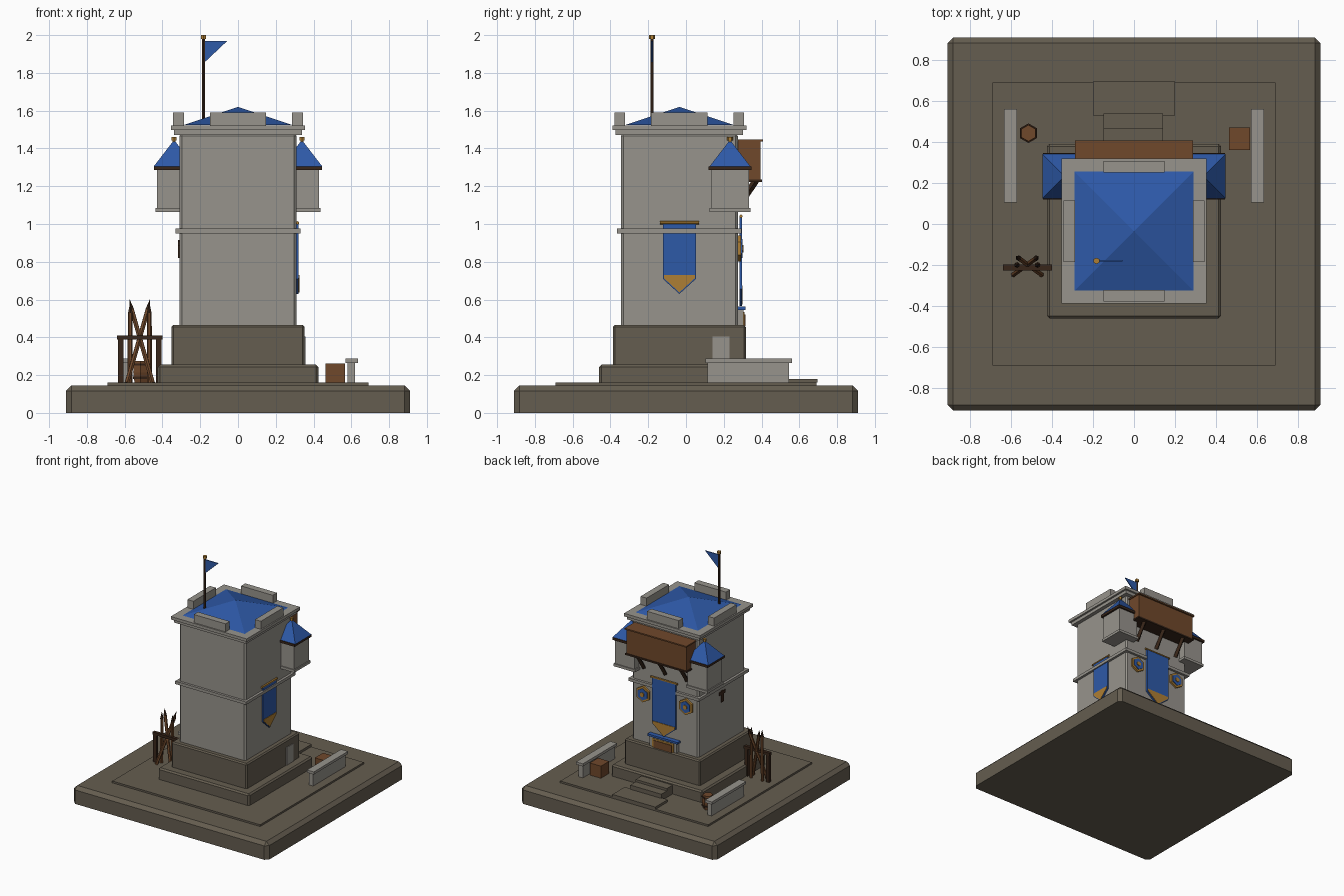
import bpy, bmesh, math
from mathutils import Vector

cube = bpy.data.objects.get("Cube")
if cube:
    bpy.data.objects.remove(cube, do_unlink=True)


def material(name, rgb):
    m = bpy.data.materials.new(name)
    m.use_nodes = True
    m.diffuse_color = (*rgb, 1)
    bsdf = next(n for n in m.node_tree.nodes if n.type == 'BSDF_PRINCIPLED')
    bsdf.inputs["Base Color"].default_value = (*rgb, 1)
    return m


DARK_STONE = material("dark stone", (0.13, 0.11, 0.08))
STONE = material("light stone", (0.31, 0.295, 0.265))
BLUE = material("blue cloth and slate", (0.027, 0.1, 0.39))
WOOD = material("brown wood", (0.16, 0.065, 0.024))
DARK_WOOD = material("dark wood", (0.04, 0.019, 0.01))
GOLD = material("gold", (0.42, 0.21, 0.035))

CY = -0.035       # tower centre in y
GROUND = 0.16     # top of the courtyard


def finish(name, bm, mat):
    bmesh.ops.recalc_face_normals(bm, faces=bm.faces)
    mesh = bpy.data.meshes.new(name)
    bm.to_mesh(mesh)
    bm.free()
    mesh.materials.append(mat)
    obj = bpy.data.objects.new(name, mesh)
    bpy.context.scene.collection.objects.link(obj)
    return obj


def box(name, mat, x, y, z, bevel=0.0):
    """Box from (min, max) pairs; the bevel skips the underside."""
    bm = bmesh.new()
    bmesh.ops.create_cube(bm, size=1)
    for v in bm.verts:
        v.co = [r[0] if c < 0 else r[1] for c, r in zip(v.co, (x, y, z))]
    if bevel:
        edges = [e for e in bm.edges if any(v.co.z > z[0] + 1e-4 for v in e.verts)]
        bmesh.ops.bevel(bm, geom=edges, offset=bevel, segments=1, affect='EDGES')
    return finish(name, bm, mat)


def block(name, mat, cx, cy, hx, hy, z0, z1, bevel=0.0):
    return box(name, mat, (cx - hx, cx + hx), (cy - hy, cy + hy), (z0, z1), bevel)


def rod(name, mat, a, b, r, sides=6, r2=None):
    """Prism, cone or taper between two points."""
    a, b = Vector(a), Vector(b)
    bm = bmesh.new()
    bmesh.ops.create_cone(bm, cap_ends=True, segments=sides, radius1=r,
                          radius2=r if r2 is None else r2, depth=(b - a).length)
    turn = (b - a).to_track_quat('Z', 'Y')
    for v in bm.verts:
        v.co = turn @ v.co + (a + b) / 2
    return finish(name, bm, mat)


def pyramid(name, mat, cx, cy, half, z0, z1):
    bm = bmesh.new()
    base = [bm.verts.new((cx + sx * half, cy + sy * half, z0))
            for sx, sy in ((-1, -1), (1, -1), (1, 1), (-1, 1))]
    tip = bm.verts.new((cx, cy, z1))
    bm.faces.new(base)
    for i in range(4):
        bm.faces.new((base[i], base[(i + 1) % 4], tip))
    return finish(name, bm, mat)


def plate(name, mat, outline, origin, across, out, thick):
    """Flat outline (across, up) pushed outwards by its thickness."""
    origin, across, out = Vector(origin), Vector(across), Vector(out)
    bm = bmesh.new()
    face = bm.faces.new([bm.verts.new(origin + across * u + Vector((0, 0, v)))
                         for u, v in outline])
    ext = bmesh.ops.extrude_face_region(bm, geom=[face])
    for v in ext["geom"]:
        if isinstance(v, bmesh.types.BMVert):
            v.co += out * thick
    return finish(name, bm, mat)


def banner(name, origin, across, out, half, top, shoulder, tip):
    """Pointed cloth with a gold end and a gold rod on top."""
    o, n, c = Vector(origin), Vector(out), Vector(across)
    plate(name + "_cloth", BLUE, [(-half, top), (half, top), (half, shoulder),
                                  (0, tip), (-half, shoulder)], o, c, n, 0.013)
    s = half - 0.006
    plate(name + "_gold_end", GOLD, [(-s, shoulder + 0.02), (s, shoulder + 0.02),
                                     (s, shoulder + 0.003), (0, tip + 0.008),
                                     (-s, shoulder + 0.003)], o + n * 0.013, c, n, 0.004)
    mid = o + n * 0.008 + Vector((0, 0, top + 0.006))
    rod(name + "_rod", GOLD, mid - c * (half + 0.015), mid + c * (half + 0.015), 0.009)


# Ground slab and courtyard
block("ground_slab", DARK_STONE, 0, 0, 0.91, 0.91, 0, 0.145, 0.028)
block("courtyard", DARK_STONE, 0, 0, 0.69, 0.69, 0.14, GROUND)

# Tower: plinths, shaft, string course and cornice
block("lower_plinth", DARK_STONE, 0, CY, 0.425, 0.425, GROUND, 0.255, 0.012)
block("upper_plinth", DARK_STONE, 0, CY, 0.352, 0.352, 0.25, 0.465, 0.01)
block("tower_shaft", STONE, 0, CY, 0.31, 0.31, 0.46, 1.48, 0.014)
block("string_course", STONE, 0, CY, 0.33, 0.33, 0.95, 0.975)
block("cornice_lower", STONE, 0, CY, 0.338, 0.338, 1.47, 1.497)
block("cornice_upper", STONE, 0, CY, 0.354, 0.354, 1.497, 1.522)
pyramid("main_roof", BLUE, 0, CY, 0.29, 1.523, 1.62)
for s, side in ((-1, "a"), (1, "b")):
    block("end_merlon_" + side, STONE, 0, CY + s * 0.315, 0.148, 0.028, 1.515, 1.59)
    block("side_merlon_" + side, STONE, s * 0.315, CY, 0.028, 0.15, 1.515, 1.59)

# Flag
FX, FY = -0.183, -0.18
rod("flag_pole", DARK_WOOD, (FX, FY, 1.53), (FX, FY, 1.985), 0.009)
rod("flag_pole_cap", GOLD, (FX, FY, 1.98), (FX, FY, 2.0), 0.016)
plate("flag", BLUE, [(0, 1.97), (0.122, 1.97), (0, 1.855)],
      (FX + 0.005, FY - 0.004, 0), (1, 0, 0), (0, 1, 0), 0.008)

# Hanging corner turrets
for s, side in ((1, "left_"), (-1, "right_")):
    tx, ty = s * 0.338, 0.233
    block(side + "turret_floor", STONE, tx, ty, 0.1, 0.108, 1.063, 1.085)
    block(side + "turret_body", STONE, tx, ty, 0.092, 0.1, 1.08, 1.29)
    block(side + "turret_eaves", DARK_WOOD, tx, ty, 0.107, 0.114, 1.285, 1.305)
    pyramid(side + "turret_roof", BLUE, tx, ty, 0.108, 1.305, 1.445)
    rod(side + "turret_finial", GOLD, (tx, ty, 1.425), (tx, ty, 1.445), 0.009)
    rod(side + "turret_finial_cap", GOLD, (tx, ty, 1.443), (tx, ty, 1.46), 0.015)

# Timber gallery on the back with raking struts
box("gallery_body", WOOD, (-0.28, 0.28), (0.26, 0.395), (1.235, 1.44))
box("gallery_lid", WOOD, (-0.287, 0.287), (0.26, 0.407), (1.437, 1.448))
box("gallery_floor", DARK_WOOD, (-0.287, 0.287), (0.26, 0.402), (1.222, 1.235))
for i in (-1, 0, 1):
    rod("gallery_strut", DARK_WOOD, (i * 0.2, 0.275, 1.09), (i * 0.2, 0.37, 1.23), 0.018, 4)

# Banners, hexagonal shields and arrow slit
banner("side_banner", (0.308, CY, 0), (0, 1, 0), (1, 0, 0), 0.088, 1.0, 0.71, 0.63)
banner("back_banner", (0, 0.283, 0), (1, 0, 0), (0, 1, 0), 0.11, 1.035, 0.655, 0.565)
for s in (-1, 1):
    for name, mat, r, depth in (("shield_rim", GOLD, 0.068, 0.02),
                                ("shield_field", BLUE, 0.05, 0.026),
                                ("shield_boss", GOLD, 0.02, 0.032)):
        rod(name, mat, (s * 0.2, 0.272, 0.87), (s * 0.2, 0.272 + depth, 0.87), r)
box("arrow_slit", DARK_WOOD, (-0.318, -0.305), (CY - 0.014, CY + 0.014), (0.82, 0.915))
box("arrow_slit_bar", DARK_WOOD, (-0.318, -0.305), (CY - 0.04, CY + 0.04), (0.885, 0.91))

# Back door top, steps and side repair stone
box("door_frame", STONE, (-0.125, 0.125), (0.26, 0.305), (0.46, 0.548))
box("door_gold_trim", GOLD, (-0.1, 0.1), (0.3, 0.309), (0.46, 0.535))
box("door_panel", WOOD, (-0.085, 0.085), (0.3, 0.314), (0.46, 0.522))
box("door_lintel", BLUE, (-0.14, 0.14), (0.26, 0.314), (0.545, 0.562))
box("bottom_step", DARK_STONE, (-0.2, 0.2), (0.53, 0.695), (GROUND, 0.18))
box("middle_step", DARK_STONE, (-0.148, 0.142), (0.465, 0.54), (GROUND, 0.215))
box("top_step", DARK_STONE, (-0.148, 0.142), (0.38, 0.467), (GROUND, 0.235))
box("side_stone", STONE, (0.34, 0.357), (0.14, 0.23), (0.255, 0.405))

# Low courtyard walls
for s, side in ((1, "left_"), (-1, "right_")):
    block(side + "low_wall", STONE, s * 0.6, 0.33, 0.02, 0.215, GROUND, 0.267)
    block(side + "wall_coping", STONE, s * 0.602, 0.332, 0.032, 0.228, 0.265, 0.287)

# Crate and barrel
block("crate", WOOD, 0.515, 0.417, 0.052, 0.055, GROUND, 0.262)
BX, BY = -0.515, 0.443
rod("barrel_lower", WOOD, (BX, BY, GROUND), (BX, BY, 0.215), 0.038, 6, 0.046)
rod("barrel_upper", WOOD, (BX, BY, 0.215), (BX, BY, 0.275), 0.046, 6, 0.04)
for z in (0.18, 0.25):
    rod("barrel_hoop", DARK_WOOD, (BX, BY, z), (BX, BY, z + 0.012), 0.048)

# Stake rack
RX, RY = -0.52, -0.212
for s in (-1, 1):
    block("rack_post", DARK_WOOD, RX + s * 0.1, RY, 0.015, 0.013, GROUND, 0.41)
    stakes = [((s * 0.052, 0.012, GROUND), (s * 0.05, 0.012, 0.53), (s * 0.05, 0.012, 0.59)),
              ((s * 0.068, -0.035, GROUND), (s * -0.042, 0.045, 0.545),
               (s * -0.055, 0.055, 0.605))]
    for points in stakes:
        foot, neck, tip = (Vector(p) + Vector((RX, RY, 0)) for p in points)
        rod("stake", WOOD, foot, neck, 0.013)
        rod("stake_tip", DARK_WOOD, neck, tip, 0.014, 6, 0)
block("rack_rail", DARK_WOOD, RX, RY, 0.12, 0.014, 0.388, 0.41)
